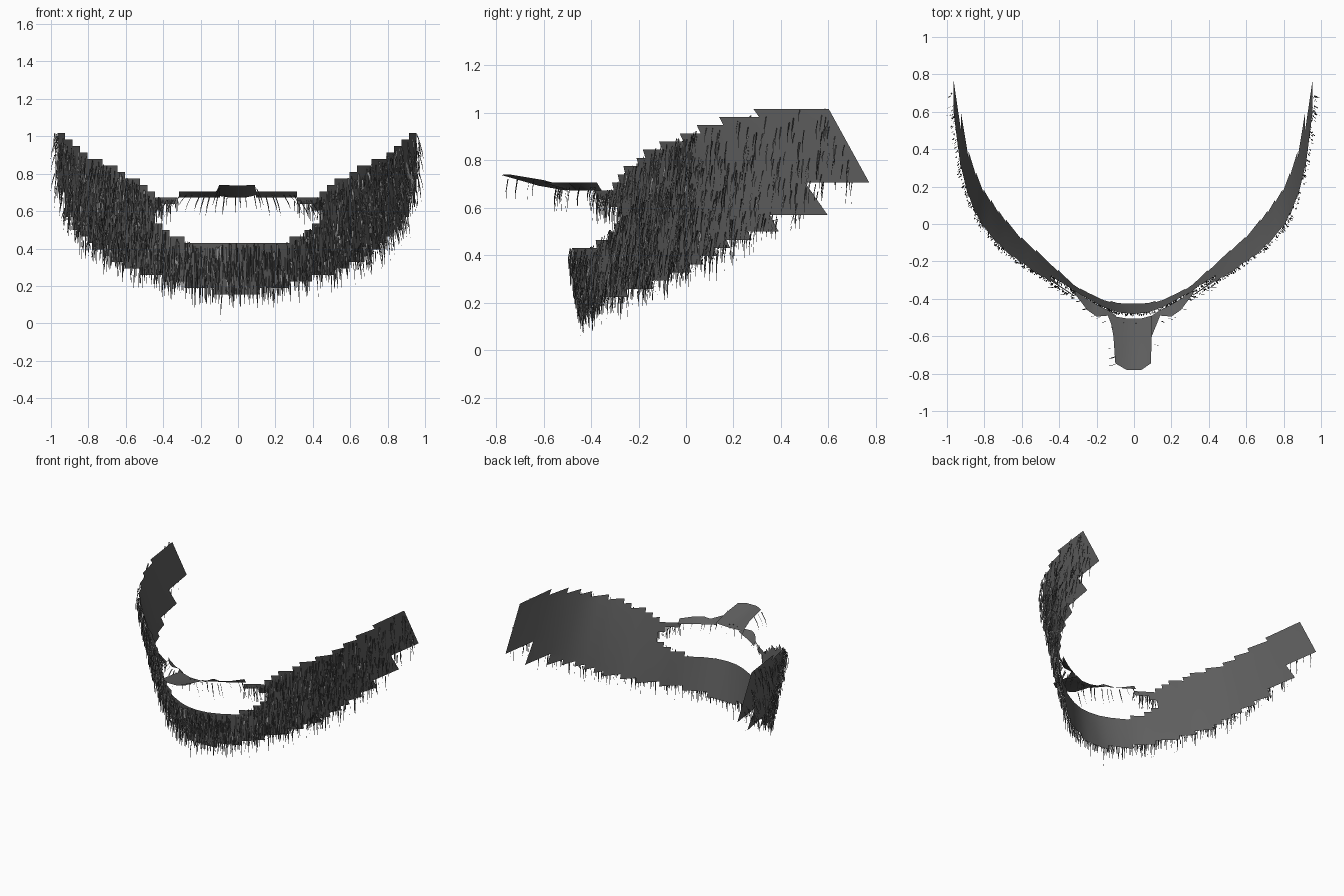
import bpy
import bmesh
import math
import random
from mathutils import Vector

random.seed(4)
if "Cube" in bpy.data.objects:
    bpy.data.objects.remove(bpy.data.objects["Cube"])


def material(name, grey):
    m = bpy.data.materials.new(name)
    m.use_nodes = True
    m.diffuse_color = (grey, grey, grey, 1)
    bsdf = m.node_tree.nodes["Principled BSDF"]
    bsdf.inputs["Base Color"].default_value = m.diffuse_color
    bsdf.inputs["Roughness"].default_value = 0.8
    return m


BEARD = material("charcoal beard", 0.115)
LIGHT = material("light grey strands", 0.28)
DARK = material("dark grey strands", 0.09)


def lerp_table(table, x):
    """Piecewise linear lookup of (x, value) pairs."""
    for (a, va), (b, vb) in zip(table, table[1:]):
        if x <= b:
            return va + (vb - va) * (x - a) / (b - a)
    return table[-1][1]


def finish(name, bm, mats, smooth=True):
    me = bpy.data.meshes.new(name)
    bm.to_mesh(me)
    bm.free()
    for m in mats:
        me.materials.append(m)
    for p in me.polygons:
        p.use_smooth = smooth
    ob = bpy.data.objects.new(name, me)
    bpy.context.collection.objects.link(ob)
    return ob


# Jaw shape: depth at mid height, and lean of the sheet, by distance from centre
DEPTH = [(0, -.495), (.08, -.485), (.16, -.455), (.24, -.41), (.32, -.36), (.45, -.26),
         (.6, -.125), (.7, -.01), (.8, .155), (.84, .26), (.88, .39), (.92, .645),
         (.96, .885)]
LEAN = [(0, -.2), (.3, -.12), (.45, -.22), (.6, -.27), (.7, -.34), (.8, -.44),
        (.88, -.52), (.92, -.7), (.96, -.55)]
TOP = [(0, .43), (.22, .43), (.3, .67), (.45, .68), (.55, .77), (.7, .85), (.8, .9),
       (.9, .97), (.94, 1.02)]
BOTTOM = [(0, .16), (.2, .18), (.4, .24), (.55, .29), (.7, .36), (.8, .43), (.9, .56),
          (.92, .62), (.94, .7)]
MOUTH_LOW = [(0, .43), (.24, .43), (.34, .48), (.46, .56)]
MOUTH_HIGH = [(0, .67), (.3, .65), (.46, .6)]


def jaw(x, z):
    ax = abs(x)
    y = lerp_table(DEPTH, ax) + lerp_table(LEAN, ax) * (z - .5)
    return Vector((x - .005, y, z))


def on_beard(x, z):
    ax = abs(x)
    if not lerp_table(BOTTOM, ax) < z < lerp_table(TOP, ax):
        return False
    if ax < .46 and lerp_table(MOUTH_LOW, ax) < z < lerp_table(MOUTH_HIGH, ax):
        return False
    return ax > .3 or z < lerp_table(MOUTH_LOW, ax)


# Beard sheet: square cells kept inside the outline give the stepped edge
STEP_X, STEP_Z, FLOOR = .04, .0345, .154
bm = bmesh.new()
verts = {}


def corner(i, j):
    if (i, j) not in verts:
        verts[i, j] = bm.verts.new(jaw(i * STEP_X, FLOOR + j * STEP_Z))
    return verts[i, j]


for i in range(-24, 24):
    for j in range(25):
        if on_beard((i + .5) * STEP_X, FLOOR + (j + .5) * STEP_Z):
            bm.faces.new([corner(i, j), corner(i + 1, j),
                          corner(i + 1, j + 1), corner(i, j + 1)])
finish("beard_sheet", bm, [BEARD])

# Moustache plate: a shallow trough rising toward the front
bm = bmesh.new()
rows = []
for left, right, y_edge, y_mid, z_edge, z_mid in (
        (-.13, .095, -.49, -.505, .685, .672), (-.11, .095, -.6, -.62, .716, .692),
        (-.1, .09, -.745, -.78, .74, .738)):
    rows.append([bm.verts.new(p) for p in (
        (left, y_edge, z_edge), (-.04, y_mid, z_mid), (.04, y_mid, z_mid),
        (right, y_edge, z_edge))])
for near, far in zip(rows, rows[1:]):
    for k in range(3):
        bm.faces.new([far[k], far[k + 1], near[k + 1], near[k]])
finish("moustache_plate", bm, [BEARD])

# Moustache wings: narrow leaning strips joining the plate to the beard
WING = [(.095, -.49, -.6), (.14, -.46, -.49), (.2, -.43, -.495), (.25, -.4, -.46),
        (.315, -.355, -.375)]
for side, label in ((1, "left"), (-1, "right")):
    bm = bmesh.new()
    rows = [(bm.verts.new((side * x, low, .672)), bm.verts.new((side * x, high, .705)))
            for x, low, high in WING]
    for (a, b), (c, d) in zip(rows, rows[1:]):
        bm.faces.new([a, c, d, b][::side])
    finish("moustache_wing_" + label, bm, [BEARD])


def strand(bm, root, length, flare, width):
    """A tapering two-part blade that hangs down, bends outward and faces any way."""
    mid = root + Vector((flare * .6, -.008, -length * .5))
    tip = root + Vector((flare, -.006, -length))
    turn = random.uniform(-1.2, 1.2)
    half = Vector((math.cos(turn), math.sin(turn), 0)) * width / 2
    a, b, c, d, e = [bm.verts.new(p) for p in
                     (root - half, root + half, mid + half * .8, mid - half * .8, tip)]
    shade = int(random.random() < .5)
    for ring in ([a, b, c, d], [d, c, e]):
        bm.faces.new(ring).material_index = shade


# Beard strands scattered evenly across the front of the sheet
bm = bmesh.new()
count = 0
while count < 2300:
    x, z = random.uniform(-.96, .96), random.uniform(.15, 1.02)
    if not on_beard(x, z):
        continue
    count += 1
    outward = Vector((x * .016, -.008, 0))
    strand(bm, jaw(x, z) + outward, random.uniform(.05, .13),
           x * random.uniform(0, .02), random.uniform(.004, .009))
# Longest wisps at the chin and the ears
strand(bm, jaw(-.08, .165), .155, -.01, .006)
for side in (-1, 1):
    for z in (.8, .9, .97):
        strand(bm, jaw(side * .955, z) + Vector((side * .02, 0, 0)), .1,
               side * .023, .006)
finish("beard_strands", bm, [LIGHT, DARK], False)

# Moustache strands hanging over the mouth
bm = bmesh.new()
for k in range(26):
    x = -.4 + .8 * k / 25 + random.uniform(-.01, .01)
    if abs(x) < .31:
        root = Vector((x, lerp_table([(0, -.52), (.1, -.52), (.2, -.47), (.31, -.36)],
                                     abs(x)) - random.uniform(0, .03), .685))
    else:
        root = jaw(x, .66)
    strand(bm, root, random.uniform(.06, .12), x * .16, .007)
for x, y in ((-.1, -.75), (-.1, -.71), (-.1, -.66), (.1, -.64)):
    strand(bm, Vector((x, y, .72)), .1, x * .4, .006)
finish("moustache_strands", bm, [DARK], False)
